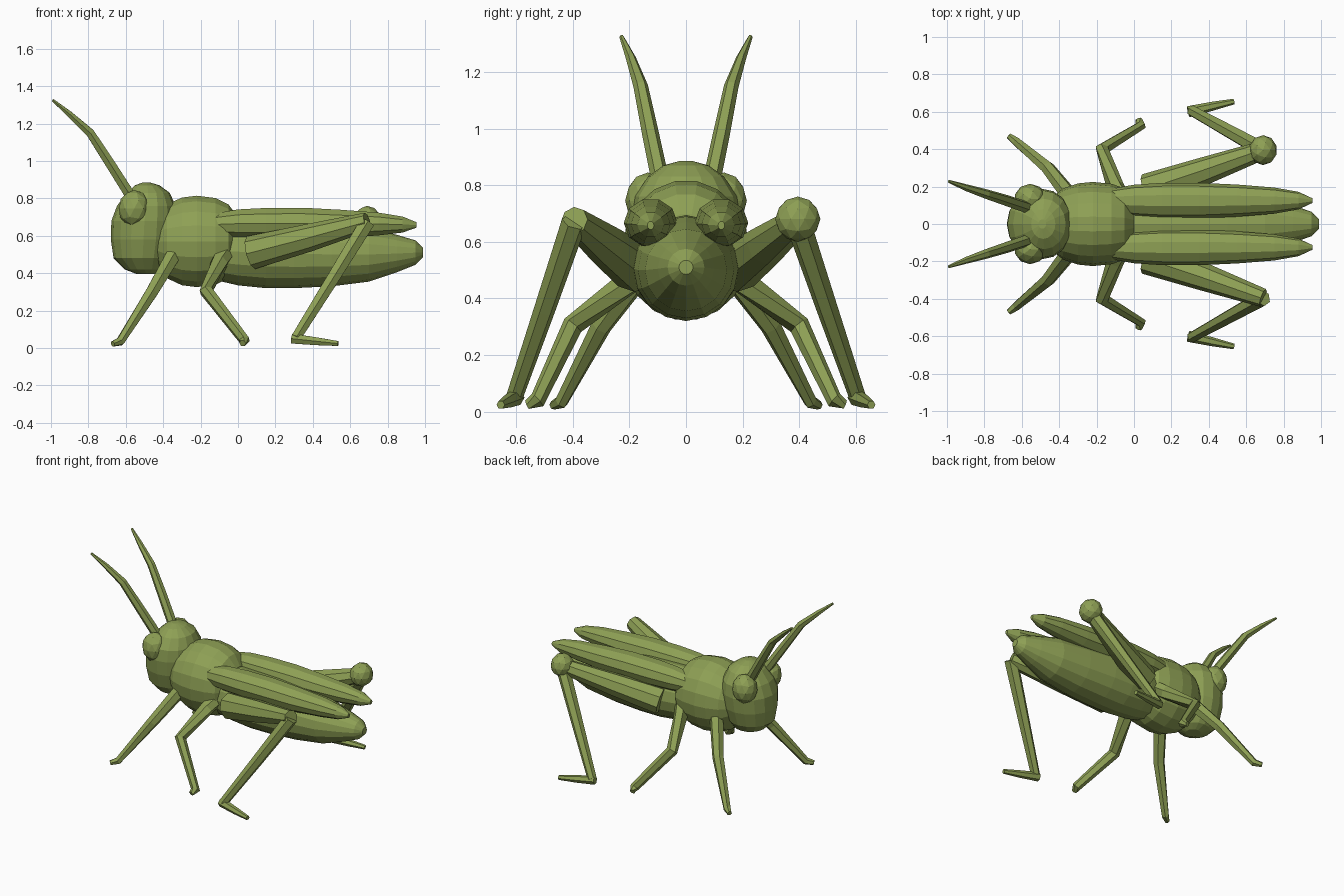
import bpy, bmesh, math
from mathutils import Vector

if "Cube" in bpy.data.objects:
    bpy.data.objects.remove(bpy.data.objects["Cube"])

green = bpy.data.materials.new("leaf_green")
green.diffuse_color = (0.27, 0.35, 0.09, 1)
green.use_nodes = True
green.node_tree.nodes["Principled BSDF"].inputs["Base Color"].default_value = green.diffuse_color


def finish(name, bm):
    bmesh.ops.recalc_face_normals(bm, faces=bm.faces)
    mesh = bpy.data.meshes.new(name)
    bm.to_mesh(mesh)
    bm.free()
    mesh.materials.append(green)
    bpy.context.collection.objects.link(bpy.data.objects.new(name, mesh))


def loft(name, sections, sides=14, axis=None):
    """Skin elliptical rings; each section is (x, y, z, side radius, other radius)."""
    bm = bmesh.new()
    pts = [Vector(s[:3]) for s in sections]
    rings = []
    for i, s in enumerate(sections):
        d = Vector(axis) if axis else Vector()
        if not axis:
            if i > 0:
                d += (pts[i] - pts[i - 1]).normalized()
            if i < len(pts) - 1:
                d += (pts[i + 1] - pts[i]).normalized()
        d.normalize()
        u = Vector((0, 1, 0))
        u = (u - d * u.dot(d)).normalized()
        v = d.cross(u)
        rings.append([bm.verts.new(pts[i] + u * s[3] * math.cos(a) + v * s[4] * math.sin(a))
                      for a in (2 * math.pi * k / sides for k in range(sides))])
    for a, b in zip(rings, rings[1:]):
        for k in range(sides):
            n = (k + 1) % sides
            bm.faces.new((a[k], a[n], b[n], b[k]))
    bm.faces.new(rings[0])
    bm.faces.new(rings[-1])
    finish(name, bm)


def limb(name, points, side, sides=6):
    """Tapered round tube through (x, y, z, radius) points on one side."""
    loft(name, [(x, y * side, z, r, r) for x, y, z, r in points], sides)


def ball(name, center, radii):
    bm = bmesh.new()
    bmesh.ops.create_icosphere(bm, subdivisions=2, radius=1)
    bmesh.ops.scale(bm, vec=radii, verts=bm.verts)
    bmesh.ops.translate(bm, vec=center, verts=bm.verts)
    finish(name, bm)


# Head, stacked upward: z, x, x radius, y radius
head = [(.395, -.49, .05, .05), (.42, -.5, .105, .10), (.48, -.51, .155, .15),
        (.58, -.505, .175, .18), (.68, -.5, .177, .19), (.76, -.49, .157, .18),
        (.83, -.48, .115, .135), (.87, -.485, .065, .08), (.885, -.49, .02, .025)]
loft("head", [(x, 0, z, ry, rx) for z, x, rx, ry in head], 16, (0, 0, 1))

# Thorax, along x: x, y radius, z radius
thorax = [(-.46, .05, .05), (-.44, .14, .14), (-.38, .19, .20), (-.3, .217, .238),
          (-.22, .225, .248), (-.12, .215, .235), (-.05, .19, .2), (0, .12, .13), (.015, .03, .03)]
loft("thorax", [(x, 0, .57, ry, rz) for x, ry, rz in thorax], 18, (1, 0, 0))

# Abdomen: x, z, radius
abdomen = [(-.15, .52, .15), (0, .515, .18), (.15, .507, .187), (.3, .505, .185), (.5, .5, .17),
           (.7, .5, .145), (.85, .505, .1), (.95, .51, .065), (.99, .51, .025)]
loft("abdomen", [(x, 0, z, r, r) for x, z, r in abdomen], 16, (1, 0, 0))

# Folded wings: x, z, y radius, z radius
wing = [(-.14, .66, .06, .06), (0, .665, .085, .08), (.15, .667, .095, .086), (.35, .667, .095, .087),
        (.55, .663, .086, .08), (.75, .663, .07, .064), (.88, .66, .047, .045), (.955, .658, .012, .015)]

for s, label in ((1, "left"), (-1, "right")):
    loft(f"{label}_wing", [(x, .125 * s, z, ry, rz) for x, z, ry, rz in wing], 10, (1, 0, 0))
    ball(f"{label}_eye", (-.555, .135 * s, .745), (.085, .08, .1))
    # Antenna
    limb(f"{label}_antenna", [(-.56, .085, .79, .032), (-.68, .125, .98, .03), (-.79, .16, 1.15, .026),
                              (-.9, .195, 1.25, .018), (-.99, .228, 1.325, .008)], s)
    # Front and middle legs
    limb(f"{label}_front_leg", [(-.35, .16, .49, .045), (-.46, .3, .30, .037),
                                (-.63, .44, .035, .025), (-.67, .47, .022, .016)], s)
    limb(f"{label}_middle_leg", [(-.06, .12, .52, .05), (-.1, .2, .46, .047), (-.17, .4, .305, .038),
                                 (.035, .525, .04, .03), (.025, .56, .025, .018)], s)
    # Jumping hind leg
    limb(f"{label}_hind_thigh", [(.07, .18, .51, .09), (.38, .285, .59, .074), (.69, .395, .675, .05)], s, 8)
    ball(f"{label}_hind_knee", (.69, .395, .68), (.075, .08, .08))
    limb(f"{label}_hind_shin", [(.69, .395, .67, .045), (.5, .5, .36, .038), (.31, .605, .055, .03)], s)
    limb(f"{label}_hind_foot", [(.29, .6, .05, .03), (.42, .63, .036, .024), (.535, .655, .024, .015)], s)
